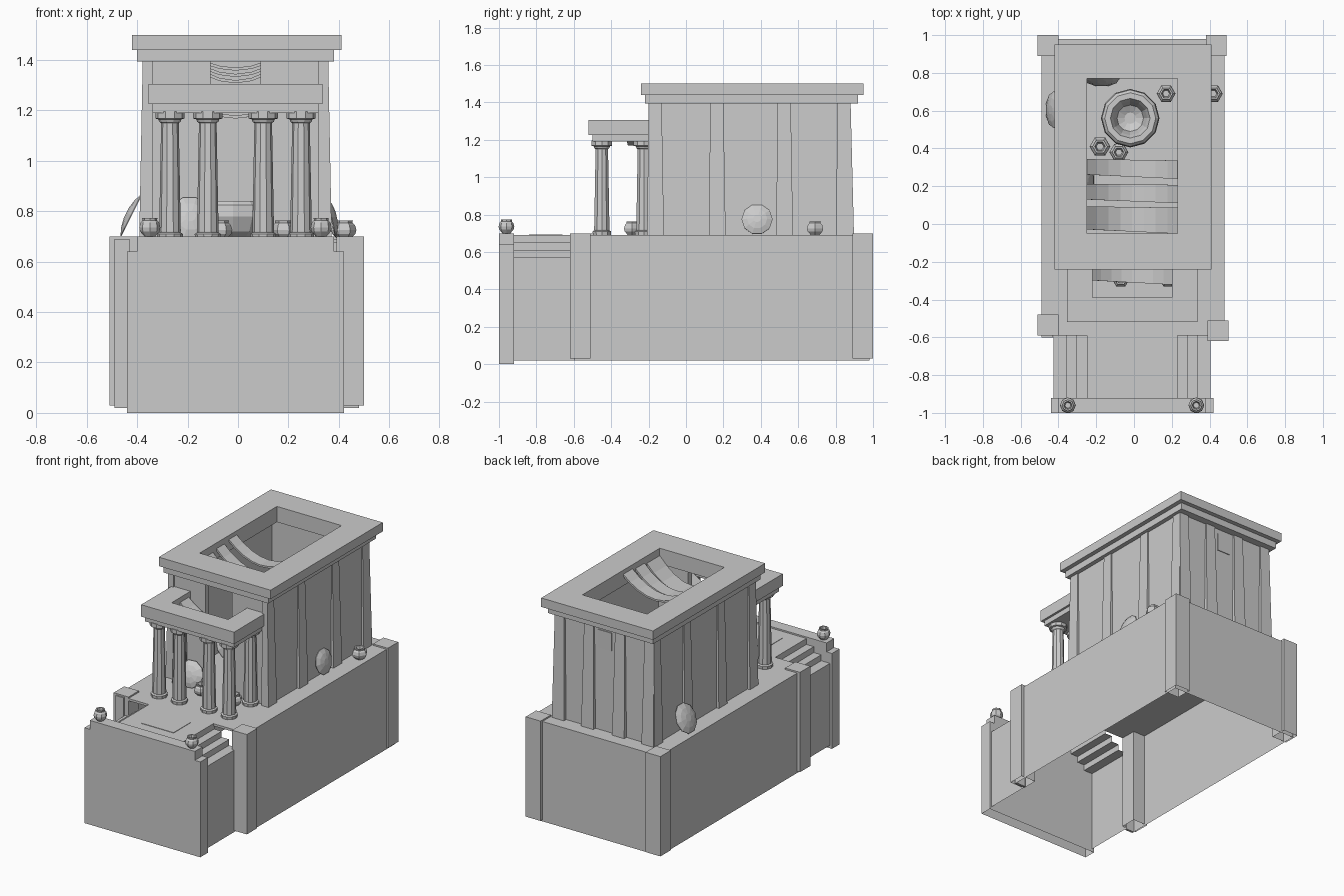
import bpy, bmesh, math
from mathutils import Vector

if "Cube" in bpy.data.objects:
    bpy.data.objects.remove(bpy.data.objects["Cube"])

CX = -0.01  # building axis


def finish(name, bm):
    bmesh.ops.recalc_face_normals(bm, faces=bm.faces)
    me = bpy.data.meshes.new(name)
    bm.to_mesh(me)
    bm.free()
    ob = bpy.data.objects.new(name, me)
    bpy.context.collection.objects.link(ob)
    return ob


def box(name, x0, x1, y0, y1, z0, z1, flare=(0, 0, 0, 0), hollow=False):
    """Box whose foot may flare outward; hollow leaves the underside open."""
    bm = bmesh.new()
    a, b, c, d = flare
    foot = [bm.verts.new(p) for p in ((x0 - a, y0 - c, z0), (x1 + b, y0 - c, z0),
                                      (x1 + b, y1 + d, z0), (x0 - a, y1 + d, z0))]
    top = [bm.verts.new(p) for p in ((x0, y0, z1), (x1, y0, z1), (x1, y1, z1), (x0, y1, z1))]
    for i in range(4):
        j = (i + 1) % 4
        bm.faces.new((foot[i], foot[j], top[j], top[i]))
    bm.faces.new(top)
    if not hollow:
        bm.faces.new(foot[::-1])
    return finish(name, bm)


def extrude(name, pts, offset, make_ends=True, closed=True):
    """Sweep a point outline along an offset vector."""
    bm = bmesh.new()
    a = [bm.verts.new(p) for p in pts]
    b = [bm.verts.new(Vector(p) + Vector(offset)) for p in pts]
    n = len(pts)
    for i in range(n if closed else n - 1):
        j = (i + 1) % n
        bm.faces.new((a[i], a[j], b[j], b[i]))
    if make_ends:
        bm.faces.new(a)
        bm.faces.new(b)
    return finish(name, bm)


def frame(name, outer, inner, z0, z1):
    """Rectangular ring with an opening."""
    bm = bmesh.new()
    rings = []
    for (x0, x1, y0, y1), z in ((outer, z0), (outer, z1), (inner, z1), (inner, z0)):
        rings.append([bm.verts.new(p) for p in ((x0, y0, z), (x1, y0, z), (x1, y1, z), (x0, y1, z))])
    for k in range(4):
        r, s = rings[k], rings[(k + 1) % 4]
        for i in range(4):
            j = (i + 1) % 4
            bm.faces.new((r[i], r[j], s[j], s[i]))
    return finish(name, bm)


def lathe(name, profile, n, loc, axis=(0, 0, 1)):
    bm = bmesh.new()
    rings = []
    for r, z in profile:
        rings.append([bm.verts.new((r * math.cos(2 * math.pi * i / n),
                                    r * math.sin(2 * math.pi * i / n), z)) for i in range(n)])
    for r, s in zip(rings, rings[1:]):
        for i in range(n):
            j = (i + 1) % n
            bm.faces.new((r[i], r[j], s[j], s[i]))
    bm.faces.new(rings[0][::-1])
    bm.faces.new(rings[-1])
    ob = finish(name, bm)
    ob.location = loc
    ob.rotation_mode = 'QUATERNION'
    ob.rotation_quaternion = Vector(axis).to_track_quat('Z', 'Y')
    return ob


def drape(name, x0, x1, y0, y1, z, sag, skew):
    """Sagging cloth band hung between two sides."""
    bm = bmesh.new()
    rows = []
    for i in range(9):
        t = i / 4 - 1
        x = (x0 + x1) / 2 + t * (x1 - x0) / 2
        h = z - sag * (1 - t * t)
        rows.append((bm.verts.new((x, y0 - skew * t, h)), bm.verts.new((x, y1 - skew * t * .3, h))))
    for (a, b), (c, d) in zip(rows, rows[1:]):
        bm.faces.new((a, c, d, b))
    ob = finish(name, bm)
    ob.modifiers.new("thickness", 'SOLIDIFY').thickness = 0.012


# podium, hollow underneath
podium = [(-.49, -.59, .02), (-.49, .98, .02), (.48, .98, .02), (.48, -.59, .02)]
extrude("podium_walls", podium, (0, 0, .67), make_ends=False, closed=False)
box("podium_floor", -.49, .48, -.59, .98, .675, .69)
for s in (-1, 1):
    e = CX + s * .42
    o = -.49 if s < 0 else .48
    box("podium_front_return", min(e, o), max(e, o), -.60, -.585, .02, .69)
for x0, y0 in ((-.51, -.59), (.39, -.62), (-.51, .89), (.38, .89)):
    box("corner_pier", x0, x0 + .11, y0, y0 + .11, .03, .70, hollow=True)

# front bay with side steps
half = [(.24, .69), (.24, .65), (.295, .65), (.295, .61), (.35, .61), (.35, .57), (.415, .57), (.415, .02)]
steps = [(CX - x, -.94, z) for x, z in half[::-1]] + [(CX + x, -.94, z) for x, z in half]
extrude("front_bay_steps", steps, (0, .36, 0), make_ends=False, closed=False)
box("front_wall", -.44, .42, -1, -.92, 0, .64, hollow=True)
box("front_wall_coping", -.40, .38, -1, -.92, .64, .70, hollow=True)
box("paving_slab", -.13, .11, -.84, -.66, .685, .693)

# chamber walls
T = 1.40
box("left_wall", -.37, -.33, -.19, .87, .69, T, (.004, 0, 0, 0))
box("right_wall", .31, .35, -.19, .87, .69, T, (0, .004, 0, 0))
box("back_wall", -.37, .35, .83, .87, .69, T, (0, 0, 0, .004))
box("front_wall_left", -.37, -.11, -.19, -.15, .69, T)
box("front_wall_right", .09, .35, -.19, -.15, .69, T)
box("back_window_panel", -.06, .04, .86, .876, 1.24, 1.36)

# wall pilasters, flared at the foot
for y0, y1 in ((-.20, -.13), (.13, .20), (.49, .56), (.81, .88)):
    box("left_pilaster", -.378, -.34, y0, y1, .69, T, (.014, 0, .008, .012))
    box("right_pilaster", .32, .358, y0, y1, .69, T, (0, .014, .008, .012))
for x0 in (-.378, -.16, .07, .288):
    box("back_pilaster", x0, x0 + .07, .84, .88, .69, T, (.01, .01, 0, .018))

# open roof cornice
opening = (-.25, .23, -.05, .77)
frame("cornice_lower", (-.40, .38, -.22, .92), opening, 1.395, 1.44)
frame("cornice_upper", (-.42, .41, -.24, .95), opening, 1.44, 1.50)

# porch beams, U-shaped
for name, w, y, z0, z1 in (("porch_beam_lower", .33, -.50, 1.19, 1.225),
                           ("porch_beam_upper", .345, -.52, 1.225, 1.305)):
    l, r = CX - w, CX + w
    u = [(l, y), (r, y), (r, -.19), (.20, -.19), (.20, -.39), (-.22, -.39), (-.22, -.19), (l, -.19)]
    extrude(name, [(a, b, z0) for a, b in u], (0, 0, z1 - z0))

# porch columns
col = [(.050, 0), (.052, .02), (.042, .026), (.043, .03), (.035, .46), (.042, .465),
       (.046, .475), (.058, .478), (.058, .505)]
for x, y in ((-.27, -.45), (-.12, -.45), (.10, -.45), (.25, -.45), (-.27, -.225), (.25, -.225)):
    lathe("porch_column", col, 10, (x, y, .69))

# hanging cloth bands
drape("roof_drape_a", -.26, .24, .25, .34, 1.48, .11, .012)
drape("roof_drape_b", -.26, .24, .12, .21, 1.47, .125, .010)
drape("roof_drape_c", -.26, .24, -.04, .09, 1.46, .14, .012)
drape("porch_drape", -.23, .21, -.31, -.21, 1.28, .10, .012)

# large basin
basin = [(.09, 0), (.13, .03), (.155, .09), (.15, .135), (.135, .15), (.105, .15), (.09, .12), (.07, .06), (.03, .04)]
lathe("basin", basin, 12, (-.02, .56, .69))

# small urns
urn = [(.025, 0), (.046, .02), (.05, .036), (.044, .055), (.034, .064), (.036, .074), (.026, .074), (.018, .04)]
for x, y, z, k in ((-.35, -.96, .70, .84), (.33, -.96, .70, .84), (.17, .69, .69, 1), (.42, .69, .69, 1),
                   (-.18, .41, .69, 1.1), (-.08, .38, .69, 1), (-.07, -.29, .69, .95), (.18, -.29, .69, .95)):
    lathe("urn", [(r * k, h) for r, h in urn], 8 if y < -.9 else 6, (x, y, z))

# leaning shields
for x, y, z, r, axis in ((.372, .38, .775, .083, (1, 0, .22)), (-.425, .605, .785, .097, (-1, 0, .5)),
                         (-.17, .77, .785, .095, (0, -1, .5)), (-.19, -.235, .775, .088, (.1, -1, .35)),
                         (-.25, .23, .775, .088, (1, 0, .5))):
    lathe("shield", [(r, -.004), (r, 0), (r * .65, .013), (r * .25, .02)], 10, (x, y, z), axis)
